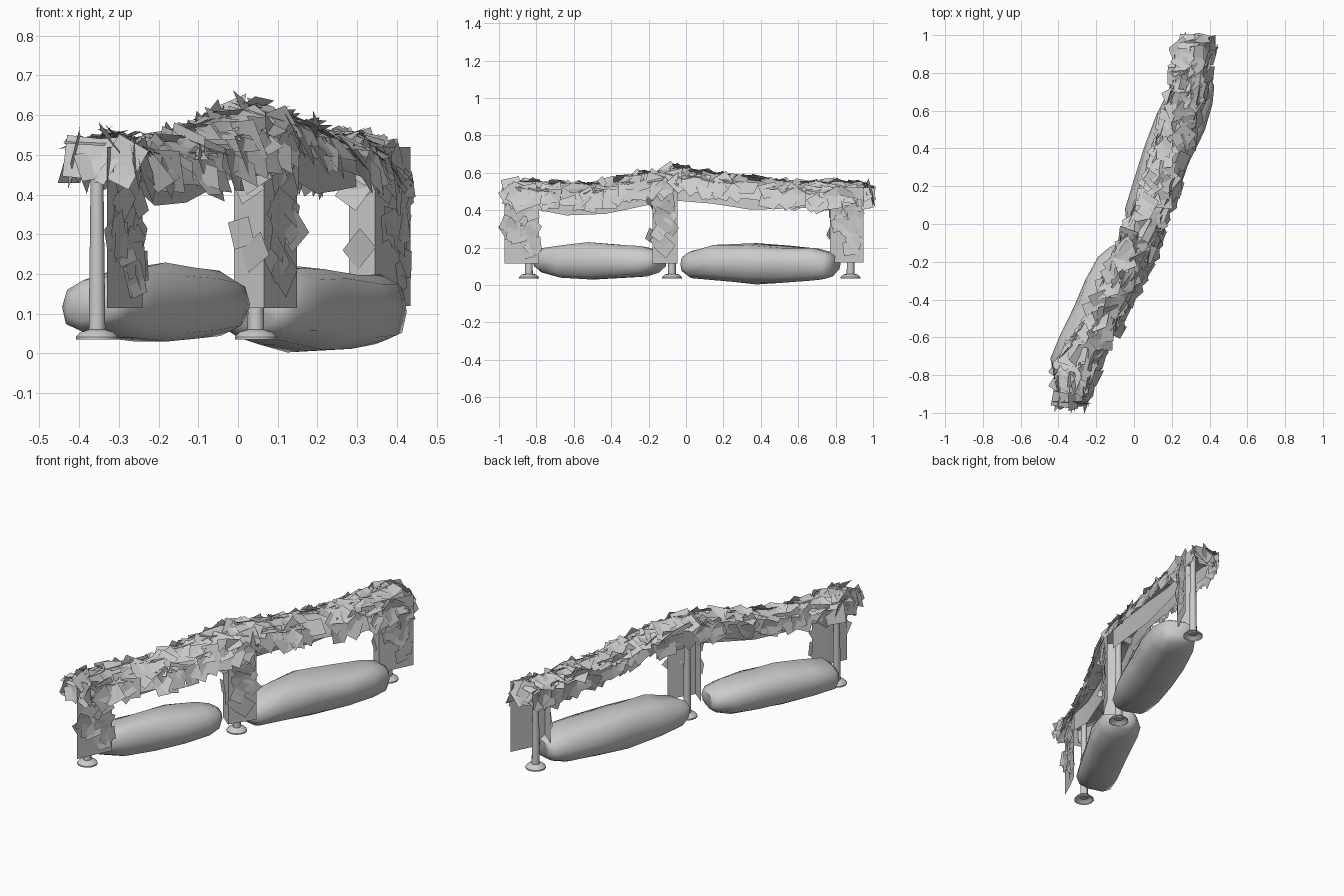
import bpy, bmesh, math, random
from mathutils import Vector, Matrix, noise

if "Cube" in bpy.data.objects:
    bpy.data.objects.remove(bpy.data.objects["Cube"])

random.seed(4)


def make(name, bm, smooth=None):
    me = bpy.data.meshes.new(name)
    bm.to_mesh(me)
    bm.free()
    ob = bpy.data.objects.new(name, me)
    bpy.context.collection.objects.link(ob)
    if smooth:
        bpy.context.view_layer.objects.active = ob
        ob.select_set(True)
        bpy.ops.object.shade_smooth_by_angle(angle=math.radians(smooth))
        ob.select_set(False)
    return ob


def loft(bm, rows, closed=False):
    vs = [[bm.verts.new(p) for p in r] for r in rows]
    n = len(rows[0])
    for a, b in zip(vs, vs[1:]):
        for i in range(n if closed else n - 1):
            j = (i + 1) % n
            bm.faces.new((a[i], b[i], b[j], a[j]))
    return vs


def lathe(name, profile, x, y, cap=True, sides=12):
    bm = bmesh.new()
    rows = [[(x + r * math.cos(2 * math.pi * i / sides),
              y + r * math.sin(2 * math.pi * i / sides), z)
             for i in range(sides)] for r, z in profile]
    vs = loft(bm, rows, True)
    if cap:
        bm.faces.new(vs[0])
    bm.faces.new(vs[-1])
    bmesh.ops.recalc_face_normals(bm, faces=bm.faces)
    return make(name, bm, 35)


def add_leaf(bm, p, n, lo=0.036, hi=0.056, tilt=0.16):
    n = (n + Vector([random.gauss(0, tilt) for _ in range(3)])).normalized()
    q = n.to_track_quat('Z', 'Y').to_matrix() @ Matrix.Rotation(random.uniform(0, 6.28), 3, 'Z')
    w, h = random.uniform(lo, hi), random.uniform(lo, hi)
    bm.faces.new([bm.verts.new(p + q @ Vector((a * w, b * h, 0)))
                  for a, b in ((-1, -1), (1, -1), (1, 1), (-1, 1))])


# posts with flared feet (feet are open underneath)
for i, (x, y, top) in enumerate([(-0.355, -0.84, 0.54), (0.045, -0.075, 0.58), (0.325, 0.88, 0.53)]):
    lathe(f"post_{i}", [(0.021, 0.05), (0.015, top)], x, y)
    lathe(f"post_foot_{i}", [(0.053, 0.035), (0.053, 0.042), (0.04, 0.055), (0.022, 0.06)], x, y, False)

# canopy net: stations of (y, left x, right x, top z)
stations = [(-0.94, -0.40, -0.25, 0.555), (-0.76, -0.41, -0.19, 0.55),
            (-0.5, -0.25, -0.06, 0.54), (-0.25, -0.14, 0.07, 0.595),
            (-0.05, -0.05, 0.15, 0.63), (0.2, 0.06, 0.23, 0.595),
            (0.45, 0.13, 0.31, 0.565), (0.7, 0.21, 0.375, 0.545),
            (0.86, 0.22, 0.41, 0.555), (0.97, 0.26, 0.41, 0.555)]
rows = []
for y, xl, xr, zt in stations:
    sect = [(0, zt - 0.105), (0.04, zt - 0.035), (0.4, zt - 0.015), (0.8, zt - 0.05), (1, zt - 0.12)]
    rows.append([Vector((xl + f * (xr - xl), y, z)) for f, z in sect])
bm = bmesh.new()
loft(bm, rows)
make("canopy_net", bm, 50)

# plain valance curving down between the hanging panels: (x, y, top z, bottom z)
for name, line in (("valance_front", [(-0.24, -0.785, 0.5, 0.40), (-0.21, -0.64, 0.5, 0.372),
                                      (-0.13, -0.43, 0.51, 0.38), (-0.01, -0.12, 0.58, 0.445)]),
                   ("valance_back", [(0.11, -0.045, 0.58, 0.45), (0.145, 0.14, 0.56, 0.435),
                                     (0.2, 0.35, 0.53, 0.402), (0.25, 0.58, 0.5, 0.41), (0.3, 0.8, 0.5, 0.42)])):
    bm = bmesh.new()
    loft(bm, [[(x, y, zt), (x, y, zb)] for x, y, zt, zb in line])
    make(name, bm, 40)

# leaf patches scattered over the net
bm = bmesh.new()
cells = [(a[i], b[i], b[i + 1], a[i + 1]) for a, b in zip(rows, rows[1:]) for i in range(4)]
areas = [((c[2] - c[0]).cross(c[3] - c[1])).length for c in cells]
for a, b, c, d in random.choices(cells, areas, k=330):
    u, v = random.random(), random.uniform(0.05, 0.9)
    p = a.lerp(b, u).lerp(d.lerp(c, u), v)
    n = (d - a).cross(b - a).normalized()
    add_leaf(bm, p + n * 0.01, n)
# leaves closing both ends
for row, s in ((rows[0], -1), (rows[-1], 1)):
    for _ in range(7):
        p = row[1].lerp(row[3], random.random())
        add_leaf(bm, p + Vector((0, s * 0.01, -random.uniform(0, 0.05))), Vector((0, s, 0.3)))
make("canopy_leaves", bm)

# folded hanging panels beside each post, with leaves on the outer side
panels = [([(-0.33, -0.97), (-0.285, -0.87), (-0.24, -0.785)], 0.115, 0.52),
          ([(-0.01, -0.12), (0.065, -0.18), (0.148, -0.045)], 0.115, 0.56),
          ([(0.28, 0.81), (0.345, 0.77), (0.435, 0.95)], 0.12, 0.52)]
leaves = bmesh.new()
for i, (pts, z0, z1) in enumerate(panels):
    bm = bmesh.new()
    prow = [[Vector((x, y, z)) for x, y in pts] for z in (z1, z0)]
    loft(bm, prow)
    make(f"hanging_panel_{i}", bm)
    for _ in range(20):
        k = random.randint(0, 1) if i == 0 or random.random() < 0.5 else 1
        a, b = prow[1][k], prow[1][k + 1]
        p = a.lerp(b, random.uniform(0.2, 0.8))
        p.z = random.uniform(z0 + 0.06, z1 - 0.04)
        n = Vector((b.y - a.y, a.x - b.x, 0)).normalized()
        add_leaf(leaves, p + n * 0.01, n, 0.03, 0.05, 0.12)
make("panel_leaves", leaves)


# long lumpy sandbags lying between the posts
def sandbag(name, cx, cy, heading, length, width, z0, z1, seed):
    bm = bmesh.new()
    d = Vector((math.cos(heading), math.sin(heading), 0))
    side = Vector((d.y, -d.x, 0))
    ring = []
    for t, s, h in ((-0.5, 0.6, 0.45), (-0.45, 0.8, 0.68), (-0.28, 0.95, 0.9), (-0.05, 1.03, 1.0),
                    (0.16, 1.0, 0.95), (0.36, 0.9, 0.8), (0.46, 0.75, 0.62), (0.5, 0.55, 0.42)):
        r = []
        for k in range(10):
            a = 2 * math.pi * k / 10
            c, q = math.cos(a), math.sin(a)
            c = math.copysign(abs(c) ** 0.75, c)
            q = math.copysign(abs(q) ** 0.75, q)
            p = (Vector((cx, cy, (z0 + z1) / 2)) + d * t * length
                 + side * c * s * width / 2 + Vector((0, 0, q * h * (z1 - z0) / 2)))
            p += noise.noise_vector(p * 6 + Vector((seed, 0, 0))) * 0.022
            p.z = max(p.z, z0)
            r.append(p)
        ring.append(r)
    vs = loft(bm, ring, True)
    bm.faces.new(vs[0])
    bm.faces.new(vs[-1])
    bmesh.ops.recalc_face_normals(bm, faces=bm.faces)
    make(name, bm, 60)


sandbag("sandbag_front", -0.205, -0.46, math.atan2(0.89, 0.45), 0.73, 0.24, 0.03, 0.225, 3)
sandbag("sandbag_back", 0.19, 0.4, math.atan2(0.94, 0.36), 0.86, 0.26, 0.0, 0.22, 8)
